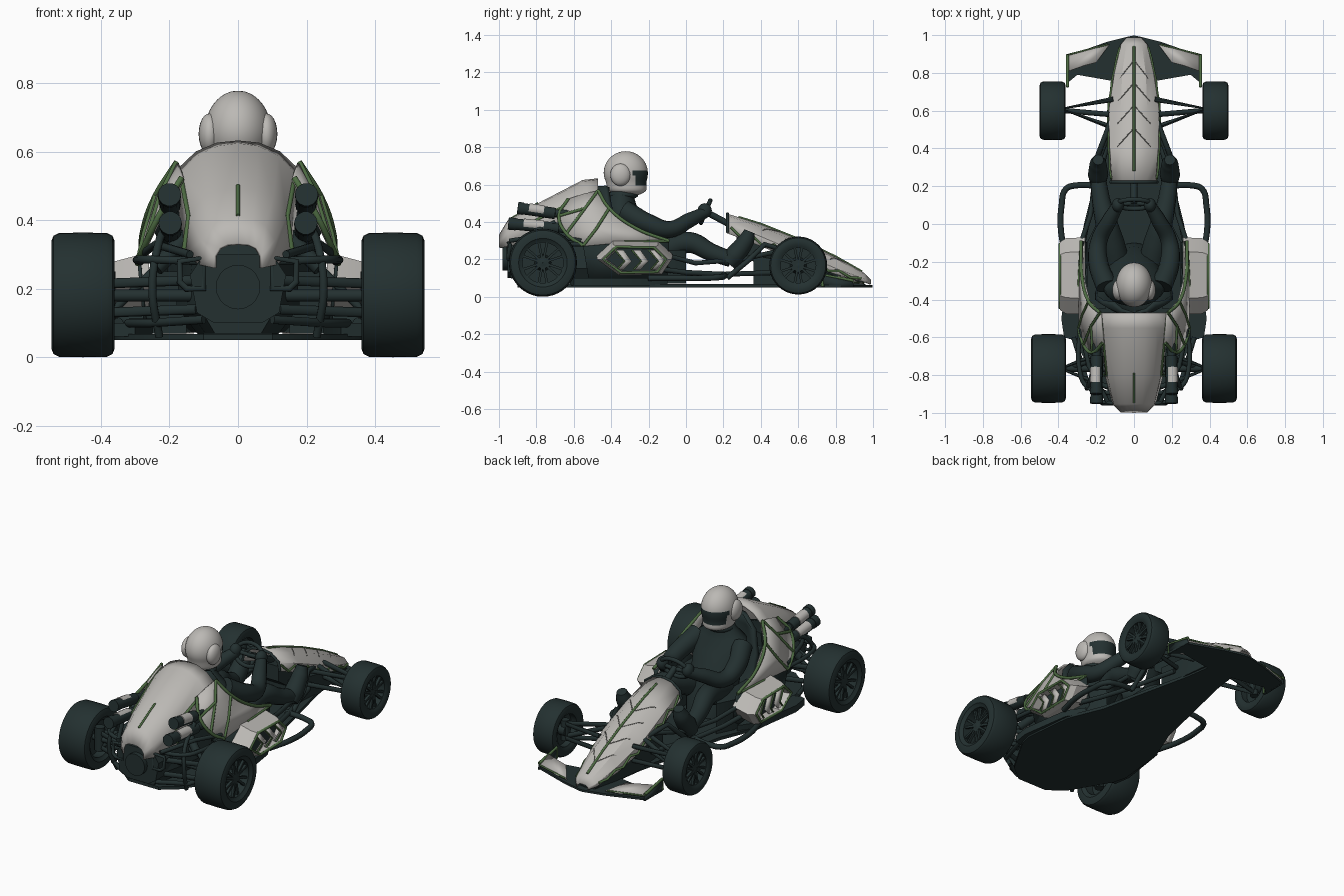
import bpy, bmesh, math
from mathutils import Vector, Matrix

if "Cube" in bpy.data.objects:
    bpy.data.objects.remove(bpy.data.objects["Cube"])

def mat(name, c):
    m = bpy.data.materials.new(name)
    m.diffuse_color = (*c, 1)
    m.use_nodes = True
    m.node_tree.nodes["Principled BSDF"].inputs["Base Color"].default_value = m.diffuse_color
    return m
DARK = mat("dark_teal", (0.017, 0.03, 0.03))
WHITE = mat("warm_white", (0.50, 0.485, 0.46))
GREEN = mat("moss_green", (0.075, 0.15, 0.055))
GREY = mat("groove_grey", (0.2, 0.2, 0.185))

def finish(name, bm, mats, angle=30, thick=0):
    bmesh.ops.recalc_face_normals(bm, faces=bm.faces)
    me = bpy.data.meshes.new(name)
    bm.to_mesh(me); bm.free()
    for m in (mats if isinstance(mats, list) else [mats]):
        me.materials.append(m)
    ob = bpy.data.objects.new(name, me)
    bpy.context.collection.objects.link(ob)
    if thick:
        s = ob.modifiers.new("thickness", 'SOLIDIFY')
        s.thickness = thick; s.offset = 0
    bpy.ops.object.select_all(action='DESELECT')
    bpy.context.view_layer.objects.active = ob
    ob.select_set(True)
    bpy.ops.object.shade_smooth_by_angle(angle=math.radians(angle))
    return ob

def flip(pts):
    return [(-p[0], *p[1:]) for p in pts]

def tube(name, pts, r, m=DARK, smooth=False, closed=False, both=True, radii=None, res=3):
    """Round bar through the points, mirrored across x by default."""
    cu = bpy.data.curves.new(name, 'CURVE')
    cu.dimensions = '3D'; cu.bevel_depth = r; cu.bevel_resolution = res
    cu.use_fill_caps = True; cu.resolution_u = 6
    for ps in ([pts, flip(pts)] if both else [pts]):
        sp = cu.splines.new('BEZIER' if smooth else 'POLY')
        P = sp.bezier_points if smooth else sp.points
        P.add(len(ps) - 1)
        for i, p in enumerate(ps):
            P[i].co = p if smooth else (*p, 1)
            P[i].radius = radii[i] if radii else 1
            if smooth:
                P[i].handle_left_type = P[i].handle_right_type = 'AUTO'
        sp.use_cyclic_u = closed
    tmp = bpy.data.objects.new(name + "_path", cu)
    bpy.context.collection.objects.link(tmp)
    me = bpy.data.meshes.new_from_object(tmp.evaluated_get(bpy.context.evaluated_depsgraph_get()))
    bpy.data.objects.remove(tmp)
    bm = bmesh.new(); bm.from_mesh(me)
    for f in bm.faces: f.material_index = 0
    return finish(name, bm, m, 50)

def loft(name, rows, m, ring=False, cap=False, thick=0, angle=30, both=False):
    bm = bmesh.new()
    for R in ([rows, [flip(r) for r in rows]] if both else [rows]):
        V = [[bm.verts.new(p) for p in r] for r in R]
        n = len(V[0])
        for a, b in zip(V, V[1:]):
            for i in range(n if ring else n - 1):
                j = (i + 1) % n
                bm.faces.new((a[i], a[j], b[j], b[i]))
        if cap:
            bm.faces.new(V[0]); bm.faces.new(V[-1])
    return finish(name, bm, m, angle, thick)

def section(y, half):
    return [(-x, y, z) for x, z in reversed(half[1:])] + [(x, y, z) for x, z in half]

def plate(name, poly, z0, z1, m, both=True):
    return loft(name, [[(x, y, z0) for x, y in poly], [(x, y, z1) for x, y in poly]],
                m, ring=True, cap=True, both=both)

def blob(name, c, s, m, both=True):
    bm = bmesh.new()
    for k in ((1, -1) if both else (1,)):
        M = Matrix.Translation((c[0] * k, c[1], c[2])) @ Matrix.Diagonal((*s, 1))
        bmesh.ops.create_uvsphere(bm, u_segments=20, v_segments=12, radius=1, matrix=M)
    return finish(name, bm, m, 60)

def lathe(bm, prof, c, n=40):
    """Spin (x offset, radius) profile about the x axis."""
    R = [[bm.verts.new((c[0] + x, c[1] + r * math.cos(2*math.pi*i/n), c[2] + r * math.sin(2*math.pi*i/n)))
          for i in range(n)] for x, r in prof]
    for a, b in zip(R, R[1:]):
        for i in range(n):
            bm.faces.new((a[i], a[(i+1) % n], b[(i+1) % n], b[i]))

# Wheels: tyre, rim dish, hub and split spokes
def wheel(name, x0, x1, y, r, rim):
    bm = bmesh.new()
    for k in (1, -1):
        w = (x1 - x0) / 2; c = (k * (x0 + x1) / 2, y, r)
        prof = [(-w*.85, rim*.92), (-w*.9, rim), (-w, rim + .012), (-w, r*.86), (-w*.93, r*.95), (-w*.75, r*.993), (0, r),
                (w*.75, r*.993), (w*.93, r*.95), (w, r*.86), (w, rim + .012), (w*.9, rim), (w*.85, rim*.92), (-w*.85, rim*.92)]
        lathe(bm, [(k*a, b) for a, b in prof], c)
        lathe(bm, [(k*a, b) for a, b in [(-w*.3, .001), (-w*.3, .045), (w*.75, .032), (w*.8, .001)]], c, 20)
        lathe(bm, [(k*-w*.3, .02), (k*-w*.3, rim*.95)], c, 30)
        for i in range(12):
            a = math.pi * 2 * (i // 2) / 6 + (0.2 if i % 2 else -0.2)
            M = (Matrix.Translation(c) @ Matrix.Rotation(a, 4, 'X') @
                 Matrix.Translation((k*w*.68, 0, rim*.56)) @ Matrix.Diagonal((.016, .013, rim*.85, 1)))
            bmesh.ops.create_cube(bm, size=1, matrix=M)
    return finish(name, bm, DARK, 35)
wheel("rear_wheels", .36, .545, -.765, .182, .118)
wheel("front_wheels", .362, .5, .6, .155, .102).location.z = .012

# Floor pan and skirts
floor = [(0, .96), (.06, .95), (.11, .6), (.19, .25), (.24, .02), (.33, -.2), (.36, -.5), (.34, -.58), (.2, -.82), (.1, -.9), (0, -.9)]
plate("floor_pan", floor + [(-x, y) for x, y in reversed(floor[1:-1])], .05, .068, DARK, False)
plate("side_skirt", [(.27, -.1), (.34, -.2), (.385, -.5), (.37, -.6), (.3, -.62), (.25, -.3)], .06, .1, DARK)

# Nose cone
NOSE = [(.22, [(0, .44), (.06, .43), (.11, .39), (.118, .34)]),
        (.4, [(0, .385), (.07, .37), (.125, .32), (.13, .27)]),
        (.6, [(0, .305), (.07, .29), (.13, .235), (.133, .19)]),
        (.8, [(0, .21), (.06, .198), (.1, .15), (.105, .12)]),
        (.95, [(0, .125), (.04, .12), (.065, .095), (.068, .08)]),
        (.985, [(0, .09), (.02, .088), (.035, .078), (.035, .066)])]
loft("nose_cone", [section(y, h) for y, h in NOSE], WHITE, thick=.008)
def on_nose(t, y):
    """Point on the nose at row position t (0 ridge .. 3 lower edge)."""
    for (ya, a), (yb, b) in zip(NOSE, NOSE[1:]):
        if y <= yb:
            f = (y - ya) / (yb - ya); i = min(int(t), 2); g = t - i
            P = [Vector(a[k]).lerp(Vector(b[k]), f) for k in (i, i + 1)]
            q = P[0].lerp(P[1], g)
            return (q.x + (.005 if t > 1.5 else 0), y, q.y + .004)
tube("nose_stripe", [on_nose(0, y) for y in (.28, .4, .6, .8, .94)], .007, GREEN, both=False)
for i, y in enumerate((.5, .62, .74, .86)):
    tube(f"nose_chevron_{i}", [on_nose(0.1, y), on_nose(1, y - .07), on_nose(1.3, y - .09)], .003, GREY)
zig = [on_nose(3 if i % 2 else 2.3, .24 + i * .058) for i in range(13)]
tube("nose_edge_trim", zig, .007, GREEN)
tube("nose_rear_rim", [on_nose(t, .222) for t in (0, 1, 2, 3)], .008, DARK)
loft("nose_underbody", [section(y, [(0, t), (w, t - .02), (w, .06), (0, .06)])[:-1] for y, w, t in
     ((.36, .1, .24), (.6, .118, .2), (.8, .093, .13), (.95, .055, .09))], DARK, ring=True, cap=True)
loft("pedal_box", [[(-.08, y, a), (.08, y, a), (.08, y, b), (-.08, y, b)] for y, a, b in ((.27, .25, .34), (.4, .16, .32))],
     DARK, ring=True, cap=True)

# Front wing
plate("front_wing", [(.0, .998), (.04, .99), (.14, .965), (.355, .89), (.36, .74), (.3, .79), (.1, .755), (0, .76)], .05, .062, DARK)
loft("wing_flap", [[(.13, .95, .07), (.2, .94, .072), (.345, .895, .075)], [(.2, .855, .1), (.26, .84, .105), (.345, .81, .11)]],
     WHITE, thick=.008, both=True)
loft("wing_endplate", [[(.352, .73, .05), (.352, .9, .05)], [(.352, .73, .115), (.352, .89, .085)]], DARK, thick=.01, both=True)
tube("wing_endplate_trim", [(.352, .73, .055), (.352, .73, .118), (.352, .895, .086)], .009, GREEN)
tube("wing_flap_trim", [(.14, .95, .074), (.345, .897, .078)], .005, GREEN)

# Engine cover and its dark engine
COVER = [(-.47, [(0, .628), (.06, .622), (.12, .597), (.17, .55), (.18, .49)]),
         (-.55, [(0, .62), (.058, .612), (.115, .585), (.162, .535), (.172, .45)]),
         (-.8, [(0, .49), (.052, .482), (.1, .462), (.138, .41), (.15, .3)]),
         (-.95, [(0, .405), (.042, .4), (.078, .382), (.104, .34), (.11, .27)]),
         (-.995, [(0, .33), (.03, .328), (.052, .318), (.066, .295), (.066, .26)])]
loft("engine_cover", [section(y, h) for y, h in COVER], WHITE, thick=.01)
tube("cover_edge_trim", [(h[3][0] + .005, y, h[3][1]) for y, h in COVER[:3]] + [(.157, -.8, .31)], .008, GREEN)
tube("cover_stripe", [(0, -.79, .501), (0, -.945, .413)], .006, GREEN, both=False)
loft("engine_block", [section(y, [(0, t), (w, t - .03), (w + .03, .15), (w * .8, .07), (0, .07)])[:-1] for y, w, t in
     ((-.5, .15, .5), (-.75, .12, .42), (-.9, .085, .3))], DARK, ring=True, cap=True)
gear = [(.1, .3), (.14, .24), (.12, .13), (.07, .1), (-.07, .1), (-.12, .13), (-.14, .24), (-.1, .3)]
loft("gearbox", [[(x, y, z) for x, z in gear] for y in (-.82, -.955)], DARK, ring=True, cap=True)
tube("gearbox_cover", [(0, -.94, .205), (0, -.982, .205)], .065, both=False, res=8)

# Side body panels with ribs
rows = [[(.175, -.47, .565), (.17, -.54, .55), (.16, -.63, .52)],
        [(.235, -.41, .47), (.222, -.54, .47), (.215, -.68, .43)],
        [(.272, -.27, .365), (.268, -.48, .36), (.262, -.64, .335)],
        [(.275, -.09, .295), (.288, -.33, .29), (.288, -.55, .27)]]
loft("side_panel", rows, WHITE, thick=.01, both=True)
loft("lower_side_panel", [rows[3], [(.24, -.1, .09), (.27, -.33, .09), (.27, -.52, .09)]], DARK, thick=.01, both=True)
out = lambda p: (p[0] + .005, p[1], p[2] + .003)
tube("cockpit_edge_trim", [out(r[0]) for r in rows], .009, GREEN, smooth=True)
tube("panel_rear_trim", [out(r[2]) for r in rows], .009, GREEN, smooth=True)
tube("panel_rib_upper", [out(rows[0][0]), out(rows[1][1]), out(rows[2][2])], .008, GREEN)
tube("panel_rib_lower", [out(rows[1][0]), out(rows[2][1]), out(rows[3][2])], .008, GREEN)
tube("panel_rib_cross", [out(rows[1][2]), out(rows[1][1])], .008, GREEN)
tube("panel_lower_trim", [out(rows[3][0]), out(rows[3][1])], .007, GREEN)

# Sidepods: hexagonal shell, recessed opening, vanes
hexa = [(-.475, .2), (-.39, .28), (-.15, .275), (-.075, .2), (-.13, .12), (-.36, .115)]
def hex_ring(x, k, dz=0):
    return [(x, -.275 + (y + .275) * k, .2 + (z - .2) * k + dz) for y, z in hexa]
loft("sidepod", [hex_ring(.26, 1.02, .025), hex_ring(.36, 1), hex_ring(.392, .9), hex_ring(.392, .78), hex_ring(.345, .74)],
     WHITE, ring=True, both=True, angle=20)
loft("sidepod_opening", [hex_ring(.34, .8), hex_ring(.346, .8)], DARK, ring=True, cap=True, both=True)
tube("sidepod_trim", hex_ring(.392, .84), .008, GREEN, closed=True)
for i in range(3):
    y = -.38 + i * .09
    loft(f"sidepod_vane_{i}", [[(.375, y, .25), (.375, y + .045, .25)], [(.387, y + .05, .19), (.387, y + .09, .19)],
         [(.375, y + .01, .145), (.375, y + .045, .145)]], WHITE, thick=.012, both=True)
    tube(f"sidepod_vane_trim_{i}", [(.384, y, .25), (.395, y + .05, .19), (.384, y + .01, .145)], .005, GREEN)

# Exhausts: dark pipes with white sleeves
for n, a, b in (("upper", (.198, -.7, .445), (.2, -.9, .475)), ("lower", (.195, -.68, .365), (.198, -.95, .392))):
    A, B = Vector(a), Vector(b)
    tube(f"exhaust_{n}", [a, b], .031, res=5)
    tube(f"exhaust_lip_{n}", [A.lerp(B, .85), b], .034, res=5)
    tube(f"exhaust_bend_{n}", [(.12, -.5, .36), (.19, -.58, a[2] - .01), a], .022, smooth=True)
    up = Vector((.003, 0, .005))
    tube(f"exhaust_sleeve_{n}", [A.lerp(B, .3) + up, A.lerp(B, .7) + up], .03, WHITE, res=5)

# Chassis bars and bumpers
tube("side_hoop", [(.18, .2, .12), (.3, .205, .11), (.36, .185, .105), (.383, .1, .1), (.385, -.05, .1), (.35, -.2, .1)], .016, smooth=True)
tube("lower_rail", [(.12, .5, .13), (.2, .2, .12), (.25, 0, .13), (.28, -.15, .15)], .014)
tube("upper_rail", [(.12, .52, .25), (.2, .3, .2), (.23, .05, .18), (.28, -.1, .22)], .013)
tube("front_brace", [(.12, .55, .24), (.17, .42, .28), (.2, .34, .2), (.2, .22, .1)], .014)
tube("rear_bumper", [(.1, -.9, .28), (.25, -.86, .285), (.29, -.76, .285), (.285, -.55, .28)], .012, smooth=True)
tube("rear_bumper_lower", [(.1, -.95, .2), (.15, -.95, .2), (.17, -.95, .22), (.17, -.94, .28), (.1, -.95, .29)], .01, closed=True)
tube("rear_upright", [(.23, -.82, .06), (.25, -.87, .2), (.235, -.84, .32), (.2, -.7, .4)], .012, smooth=True)
tube("rear_frame_rail", [(.1, -.93, .11), (.25, -.83, .1), (.32, -.6, .1)], .013)
tube("rear_frame_diagonal", [(.14, -.94, .3), (.24, -.75, .33), (.28, -.56, .3)], .012)

# Suspension arms, uprights and dampers
for z in (.13, .215):
    tube(f"front_wishbone_{z}", [(.11, .66, z + .01), (.385, .61, z - .005), (.11, .51, z + .02)], .014)
    tube(f"rear_wishbone_{z}", [(.12, -.66, z + .01), (.39, -.765, z), (.12, -.87, z + .01)], .015)
tube("front_upright", [(.385, .6, .11), (.385, .6, .23)], .024)
tube("rear_upright_hub", [(.385, -.765, .11), (.385, -.765, .25)], .028)
tube("front_axle", [(.37, .6, .167), (.43, .6, .167)], .035)
tube("rear_axle", [(.1, -.765, .18), (.46, -.765, .18)], .018)
tube("front_damper", [(.13, .58, .24), (.36, .6, .14)], .014)
tube("rear_damper", [(.14, -.7, .36), (.24, -.74, .26)], .024)
tube("rear_damper_rod", [(.2, -.72, .3), (.36, -.765, .14)], .012)

# Seat and tub
loft("seat_back", [[(x * w, y + .06 * (abs(x) ** 2), z) for x in (-1, -.6, 0, .6, 1)] for w, y, z in
     ((.17, -.3, .08), (.2, -.4, .2), (.2, -.45, .4), (.165, -.475, .53), (.11, -.48, .59))], DARK, thick=.025, angle=60)
plate("cockpit_sill", [(.15, -.45), (.25, -.45), (.25, -.1), (.2, .0), (.15, -.1)], .07, .25, DARK)

# Steering wheel and column
ring = [(.09 * math.cos(a), .105 + .025 * math.sin(a), .455 + .06 * math.sin(a)) for a in [i * math.pi / 10 for i in range(20)]]
tube("steering_wheel", ring, .012, closed=True, both=False)
tube("steering_column", [(0, .105, .455), (0, .32, .34)], .018, both=False)
tube("steering_spoke", [(0, .11, .45), (.085, .105, .455)], .012)

# Driver body
body = [(.08, -.22, .13, .12), (.2, -.25, .15, .13), (.32, -.29, .145, .115), (.42, -.33, .165, .105),
        (.49, -.35, .15, .085), (.54, -.345, .08, .065), (.6, -.335, .06, .06)]
loft("driver_torso", [[(rx * math.cos(a), cy + ry * math.sin(a), z) for a in [i * math.pi / 12 for i in range(24)]]
     for z, cy, rx, ry in body], DARK, ring=True, cap=True, angle=60)
tube("driver_arm", [(.145, -.33, .46), (.19, -.2, .39), (.185, -.09, .36), (.13, .02, .41), (.085, .1, .45)], .05,
     smooth=True, radii=[1.15, 1.05, .9, .8, .62], res=5)
blob("driver_glove", (.085, .1, .46), (.032, .038, .04), DARK)
tube("driver_leg", [(.085, -.25, .2), (.12, -.1, .26), (.15, .02, .29), (.175, .13, .24), (.19, .24, .2)], .06,
     smooth=True, radii=[1.25, 1.15, .95, .8, .7], res=5)
tube("driver_boot", [(.19, .225, .18), (.19, .26, .22), (.19, .32, .3), (.19, .34, .35)], .045, smooth=True, radii=[1, 1.2, 1, .65], res=4)

# Helmet: shell with visor faces chosen by direction
bm = bmesh.new()
bmesh.ops.create_uvsphere(bm, u_segments=40, v_segments=28, radius=1)
for f in bm.faces:
    c = f.calc_center_median()
    f.material_index = 1 if c.y > .38 and -.5 < c.z < .16 else 0
for v in bm.verts:
    x, y, z = v.co
    if z < 0:
        q = 1 - .12 * z * z
        full = (1 - z * z) ** .5
        s = min(1.5, 1 / max(full, .55)) * .93 if z < -.35 else 1
        x, y, z = x * s * q, y * s * q + .12 * z * z, z * 1.1
    v.co = (x * .096, -.322 + y * .118, .662 + z * .116)
finish("helmet", bm, [WHITE, DARK], 45)
blob("helmet_ear_pod", (.083, -.35, .652), (.032, .055, .06), WHITE)
blob("helmet_neck_roll", (0, -.335, .545), (.078, .08, .03), DARK, False)
